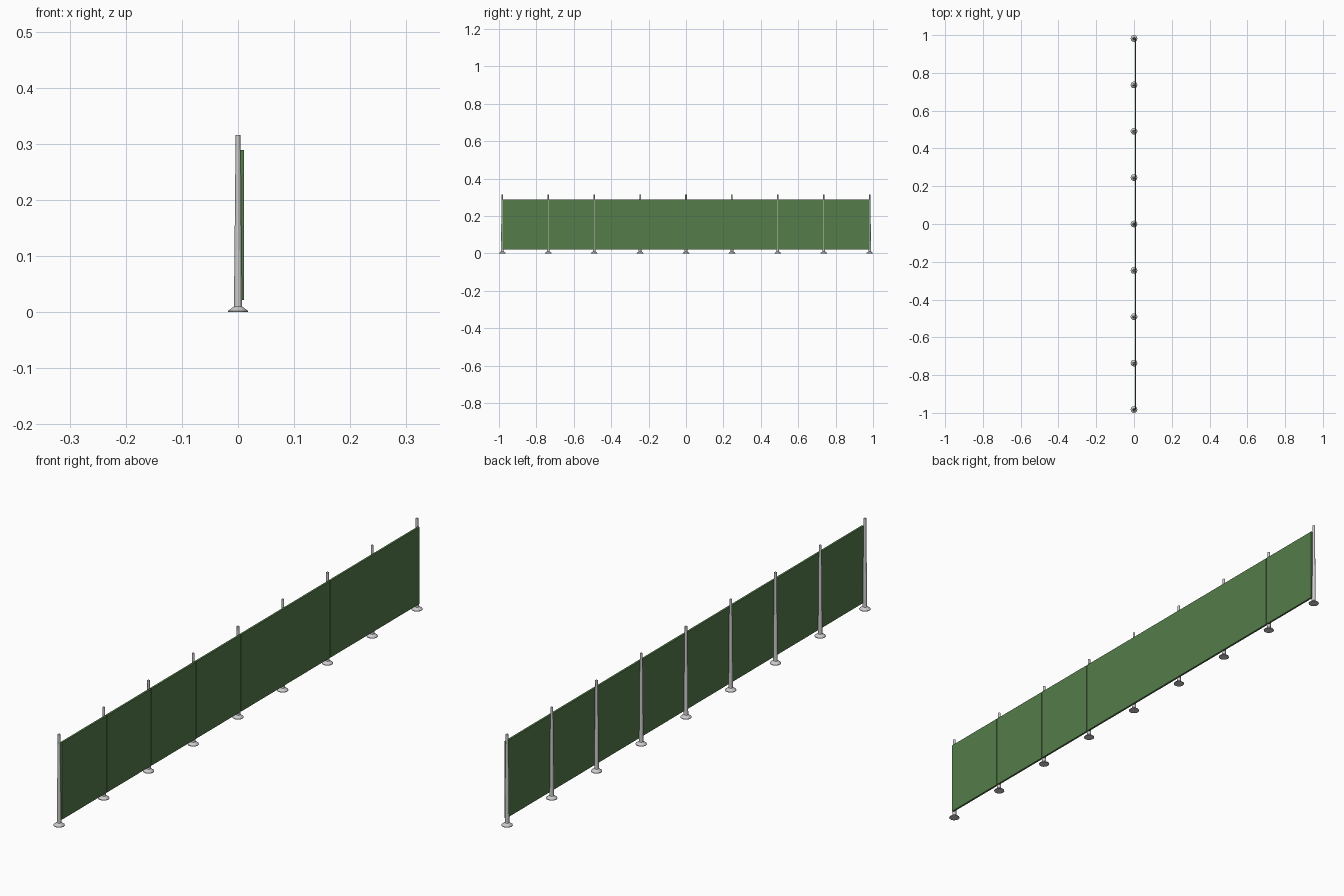
import bpy, bmesh, math

if "Cube" in bpy.data.objects:
    bpy.data.objects.remove(bpy.data.objects["Cube"])

POSTS = 9
SPAN = 0.982            # y of the end posts
STEP = 2 * SPAN / (POSTS - 1)
SIDES = 12


def finish(name, bm, mat=None):
    bmesh.ops.recalc_face_normals(bm, faces=bm.faces)
    mesh = bpy.data.meshes.new(name)
    bm.to_mesh(mesh)
    bm.free()
    ob = bpy.data.objects.new(name, mesh)
    bpy.context.collection.objects.link(ob)
    if mat:
        mesh.materials.append(mat)
    return ob


def turned(name, profile, y):
    """Closed solid of revolution from (radius, z) pairs."""
    bm = bmesh.new()
    rings = []
    for r, z in profile:
        rings.append([bm.verts.new((r * math.cos(2 * math.pi * i / SIDES),
                                    r * math.sin(2 * math.pi * i / SIDES), z))
                      for i in range(SIDES)])
    for a, b in zip(rings, rings[1:]):
        for i in range(SIDES):
            j = (i + 1) % SIDES
            bm.faces.new((a[i], a[j], b[j], b[i]))
    bm.faces.new(rings[0][::-1])
    bm.faces.new(rings[-1])
    ob = finish(name, bm)
    ob.location.y = y


def box(name, lo, hi, mat):
    bm = bmesh.new()
    bmesh.ops.create_cube(bm, size=1)
    for v in bm.verts:
        v.co = [l + (c + 0.5) * (h - l) for c, l, h in zip(v.co, lo, hi)]
    finish(name, bm, mat)


green = bpy.data.materials.new("green_screen")
green.diffuse_color = (0.09, 0.2, 0.07, 1)
green.use_nodes = True
green.node_tree.nodes["Principled BSDF"].inputs["Base Color"].default_value = green.diffuse_color

# Tapered posts with flared feet
for i in range(POSTS):
    turned(f"post_{i + 1}",
           [(0.018, 0), (0.018, 0.002), (0.0075, 0.010), (0.0072, 0.012),
            (0.0042, 0.316)],
           -SPAN + i * STEP)

# Green screen panels fixed to the +x side, with fine seams at the posts
for i in range(POSTS - 1):
    y0 = -SPAN + i * STEP
    box(f"screen_panel_{i + 1}", (0.004, y0 + 0.0008, 0.022),
        (0.011, y0 + STEP - 0.0008, 0.289), green)
